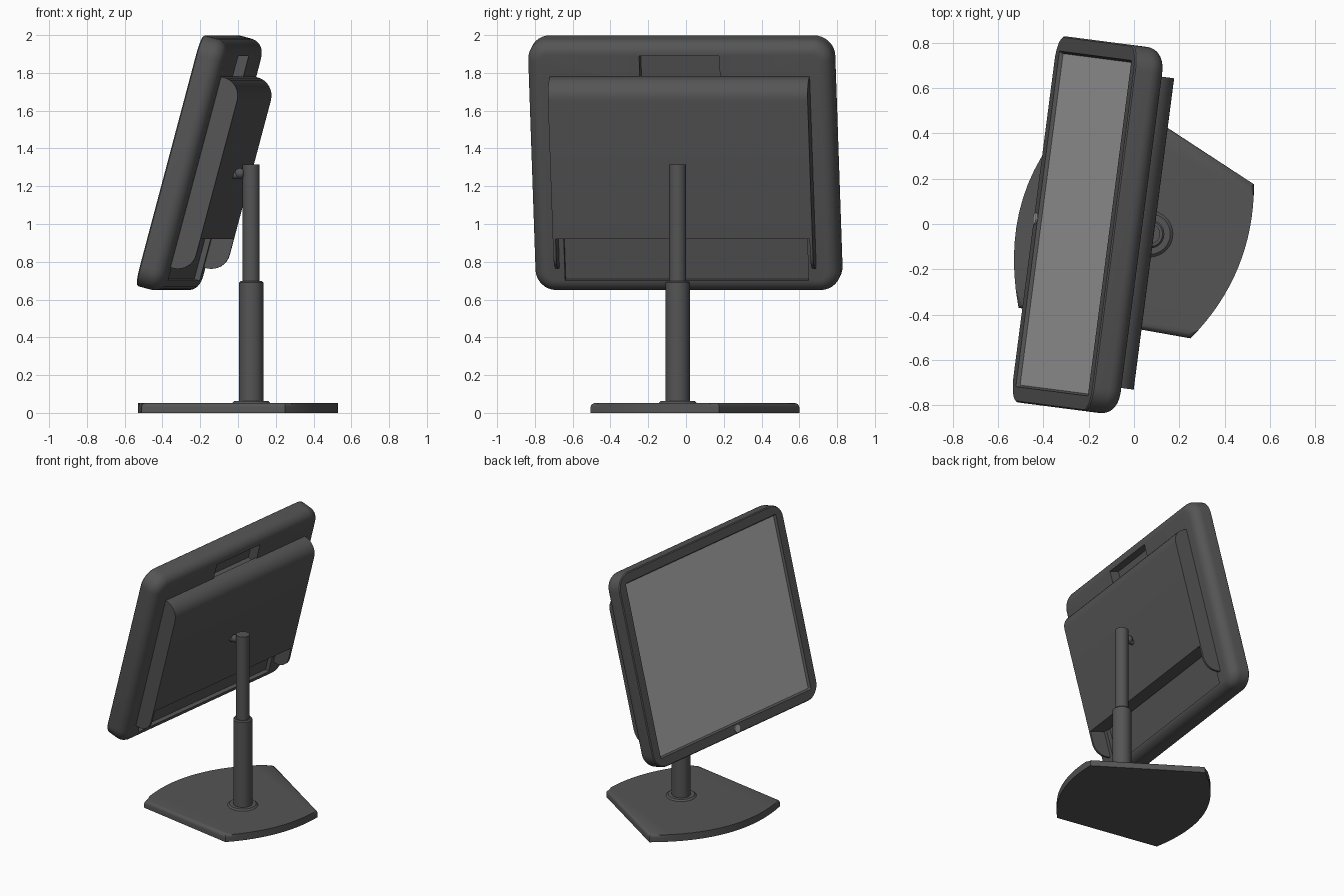
import bpy, bmesh
from math import sin, cos, pi, radians
from mathutils import Matrix, Vector

if "Cube" in bpy.data.objects:
    bpy.data.objects.remove(bpy.data.objects["Cube"])


def material(name, value):
    mat = bpy.data.materials.new(name)
    mat.use_nodes = True
    colour = (value, value, value, 1)
    mat.diffuse_color = colour
    mat.node_tree.nodes["Principled BSDF"].inputs["Base Color"].default_value = colour
    return mat


CHARCOAL = material("charcoal plastic", 0.09)
GLASS = material("pale grey screen", 0.4)

# Display frame: x = depth behind the glass, y = width, z = height up the panel
TILTED = (Matrix.Translation((-0.443, 0.025, 0.672))
          @ Matrix.Rotation(radians(-7.4), 4, 'Z')
          @ Matrix.Rotation(radians(15), 4, 'Y'))
WIDTH, HEIGHT, DEPTH = 1.63, 1.375, 0.145


def finish(name, bm, mats, matrix=Matrix(), angle=30):
    bmesh.ops.recalc_face_normals(bm, faces=bm.faces)
    mesh = bpy.data.meshes.new(name)
    bm.to_mesh(mesh)
    bm.free()
    ob = bpy.data.objects.new(name, mesh)
    bpy.context.collection.objects.link(ob)
    for mat in mats:
        mesh.materials.append(mat)
    ob.matrix_world = matrix
    smooth(ob, angle)
    return ob


def select(ob):
    bpy.ops.object.select_all(action='DESELECT')
    ob.select_set(True)
    bpy.context.view_layer.objects.active = ob


def smooth(ob, angle=30):
    select(ob)
    bpy.ops.object.shade_smooth_by_angle(angle=radians(angle))


def arc(cx, cy, r, start, end, steps=8):
    angles = [radians(start + (end - start) * i / steps) for i in range(steps + 1)]
    return [(cx + r * cos(a), cy + r * sin(a)) for a in angles]


def rounded_rect(w, h, r):
    pts = []
    for i, (sy, sz) in enumerate([(1, 1), (-1, 1), (-1, -1), (1, -1)]):
        pts += arc(sy * (w / 2 - r), sz * (h / 2 - r), r, 90 * i, 90 * i + 90)
    return pts


def prism(bm, points, axis, low, high):
    """Extrude a 2D outline along y (axis 1) or z (axis 2)."""
    place = (lambda p, t: (p[0], t, p[1])) if axis == 1 else (lambda p, t: (*p, t))
    a, b = ([bm.verts.new(place(p, t)) for p in points] for t in (low, high))
    bm.faces.new(a)
    top = bm.faces.new(b)
    for i in range(len(a)):
        j = (i + 1) % len(a)
        bm.faces.new((a[i], a[j], b[j], b[i]))
    return top


def cut(ob, d, half_width, u):
    """Cut a box-shaped pocket out of a display part."""
    bm = bmesh.new()
    prism(bm, [(d[0], u[0]), (d[1], u[0]), (d[1], u[1]), (d[0], u[1])],
          1, -half_width, half_width)
    cutter = finish("pocket_cutter", bm, [CHARCOAL], TILTED)
    cutter.hide_render = True
    bpy.context.view_layer.update()
    mod = ob.modifiers.new("pocket", 'BOOLEAN')
    mod.operation, mod.solver, mod.object = 'DIFFERENCE', 'EXACT', cutter
    select(ob)
    bpy.ops.object.modifier_apply(modifier=mod.name)
    bpy.data.objects.remove(cutter)
    smooth(ob)


def cylinder(name, start, end, r1, r2, mat, segments=32):
    start, end = Vector(start), Vector(end)
    bm = bmesh.new()
    bmesh.ops.create_cone(bm, cap_ends=True, segments=segments, radius1=r1,
                          radius2=r2, depth=(end - start).length)
    turn = (end - start).to_track_quat('Z', 'Y').to_matrix().to_4x4()
    return finish(name, bm, [mat], Matrix.Translation((start + end) / 2) @ turn)


# Display housing: rounded rectangles lofted from the sunken glass to the back
ROUND = 0.07
layers = [(0.077, 0.016), (0.068, 0.0), (0.006, 0.0), (0.0, 0.006)]
layers += [(ROUND * (1 - cos(a)), DEPTH - ROUND + ROUND * sin(a))
           for a in [pi / 2 * i / 8 for i in range(9)]]
bm = bmesh.new()
rings = []
for inset, depth in layers:
    outline = rounded_rect(WIDTH - 2 * inset, HEIGHT - 2 * inset, max(0.11 - inset, 0.008)
                           if inset < 0.06 or depth > 0.05 else 0.008)
    rings.append([bm.verts.new((depth, y, z + HEIGHT / 2)) for y, z in outline])
for a, b in zip(rings, rings[1:]):
    for i in range(len(a)):
        j = (i + 1) % len(a)
        bm.faces.new((a[i], a[j], b[j], b[i]))
bm.faces.new(rings[0]).material_index = 1
bm.faces.new(rings[-1])
housing = finish("display_housing", bm, [CHARCOAL, GLASS], TILTED)
cut(housing, (DEPTH - 0.03, 0.4), 0.65, (0.068, 0.4))    # cable bay
cut(housing, (DEPTH - 0.07, 0.4), 0.214, (1.15, 1.3))    # hand grip

# Rear cover with rounded ends, opened at the bottom between two side cheeks
BACK = 0.26
outline = ([(DEPTH - 0.01, 0.14)] + arc(BACK - 0.1, 0.24, 0.1, -90, 0)
           + arc(BACK - 0.1, 1.086, 0.1, 0, 90) + [(DEPTH - 0.01, 1.186)])
bm = bmesh.new()
prism(bm, outline, 1, -0.693, 0.693)
cover = finish("rear_cover", bm, [CHARCOAL], TILTED)
cut(cover, (0, 0.4), 0.678, (0, 0.326))

# Power button on the lower bezel
button = cylinder("power_button", (0, 0, 0), (0.008, 0, 0), 0.026, 0.026, GLASS)
button.matrix_world = TILTED @ Matrix.Translation((-0.002, 0, 0.036)) @ Matrix.Rotation(pi / 2, 4, 'Y')

# Telescopic pole with foot collar, and the pivot joining it to the cover
PX, PY = 0.07, -0.044
for name, low, high, r1, r2 in [("foot_collar", 0.045, 0.062, 0.11, 0.09),
                                ("lower_pole", 0.04, 0.69, 0.064, 0.064),
                                ("lower_pole_rim", 0.69, 0.698, 0.064, 0.056),
                                ("upper_pole", 0.6, 1.315, 0.045, 0.045)]:
    cylinder(name, (PX, PY, low), (PX, PY, high), r1, r2, CHARCOAL)
cylinder("pivot_pin", (-0.05, PY, 1.255), (PX, PY, 1.265), 0.018, 0.018, CHARCOAL, 16)
bm = bmesh.new()
bmesh.ops.create_uvsphere(bm, u_segments=16, v_segments=10, radius=0.028)
finish("pivot_ball", bm, [CHARCOAL], Matrix.Translation((0.01, PY, 1.268)), 60)


# Fan-shaped base: two bowed edges joined by straight sides
def bowed(a, b, bulge, steps=16):
    a, b = Vector(a), Vector(b)
    out = Vector((b.y - a.y, a.x - b.x)).normalized()
    return [tuple(a.lerp(b, t) + out * bulge * 4 * t * (1 - t))
            for t in [i / steps for i in range(steps + 1)]]


outline = (bowed((0.25, -0.505), (0.53, 0.175), 0.075)
           + bowed((-0.12, 0.6), (-0.51, -0.37), 0.165))
bm = bmesh.new()
top = prism(bm, outline, 2, 0, 0.052)
bmesh.ops.bevel(bm, geom=list(top.edges), offset=0.022, segments=4, profile=0.5,
                affect='EDGES')
finish("stand_base", bm, [CHARCOAL], angle=35)
